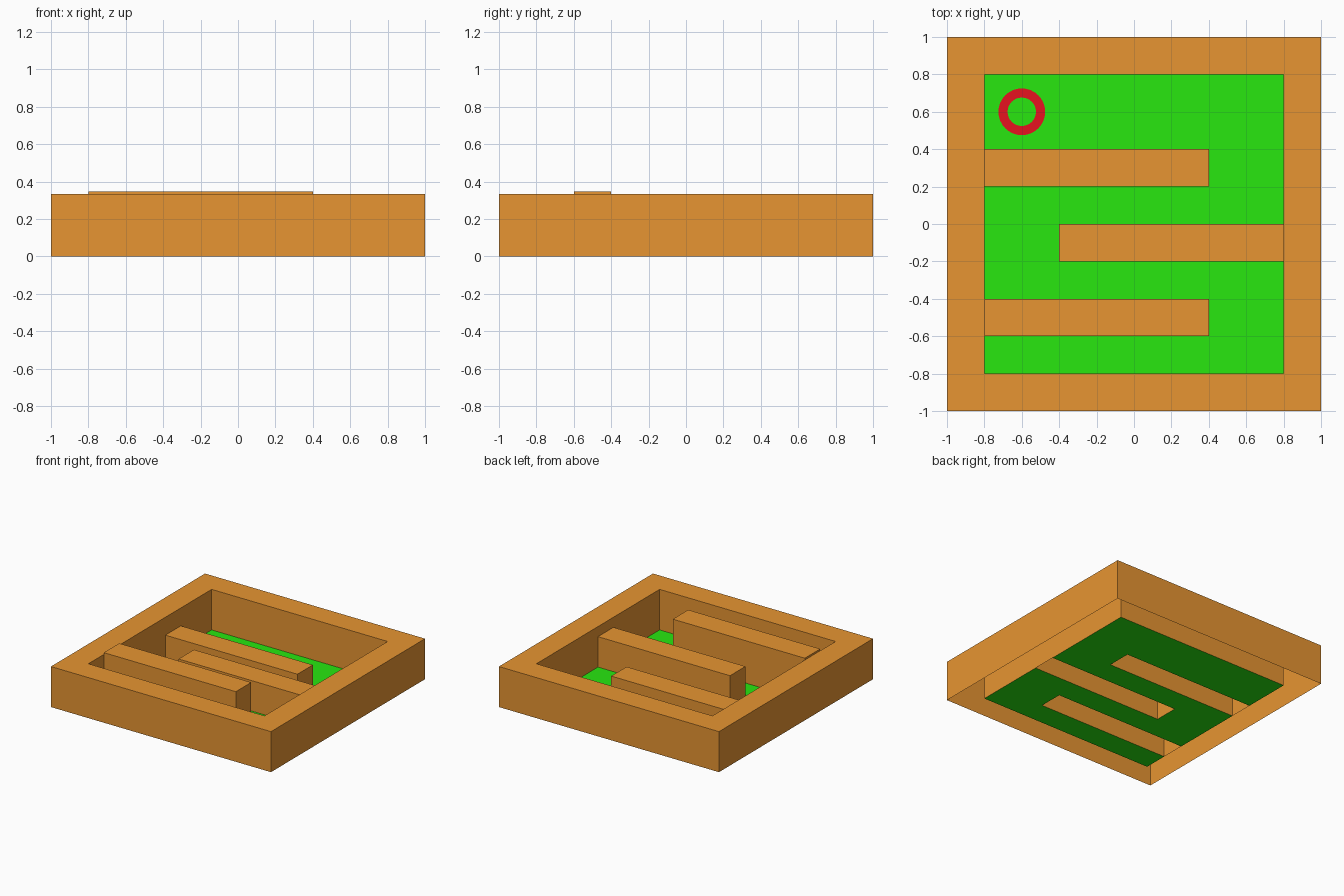
import bpy
import bmesh
from math import cos, sin, tau

if "Cube" in bpy.data.objects:
    bpy.data.objects.remove(bpy.data.objects["Cube"])


def material(name, rgb):
    mat = bpy.data.materials.new(name)
    mat.diffuse_color = (*rgb, 1)
    mat.use_nodes = True
    mat.node_tree.nodes["Principled BSDF"].inputs["Base Color"].default_value = mat.diffuse_color
    return mat


brown = material("wood_brown", (0.80, 0.30, 0.032))
green = material("floor_green", (0.021, 0.80, 0.005))
red = material("ring_red", (0.80, 0.006, 0.014))


def finish(name, bm, mat):
    mesh = bpy.data.meshes.new(name)
    bm.to_mesh(mesh)
    bm.free()
    mesh.materials.append(mat)
    obj = bpy.data.objects.new(name, mesh)
    bpy.context.collection.objects.link(obj)
    return obj


def bridge(bm, loops):
    """Join consecutive closed loops of points with quads."""
    rows = [[bm.verts.new(p) for p in loop] for loop in loops]
    n = len(rows[0])
    for a, b in zip(rows, rows[1:]):
        for i in range(n):
            j = (i + 1) % n
            bm.faces.new((a[i], a[j], b[j], b[i]))
    return rows


def rect(x0, x1, y0, y1, z):
    return [(x0, y0, z), (x1, y0, z), (x1, y1, z), (x0, y1, z)]


# Outer frame: hollow underneath, so only outer walls, rim and inner walls
H = 0.333
bm = bmesh.new()
bridge(bm, [rect(-r, r, -r, r, z) for r, z in ((1, 0), (1, H), (0.8, H), (0.8, 0))])
finish("frame", bm, brown)

# Maze bars: open-bottomed boxes of different heights
bars = {
    "front_bar": (-0.8, 0.4, -0.6, -0.4, 0.348),
    "middle_bar": (-0.4, 0.8, -0.2, 0.0, 0.25),
    "back_bar": (-0.8, 0.4, 0.2, 0.4, 0.186),
}
for name, (x0, x1, y0, y1, top) in bars.items():
    bm = bmesh.new()
    rows = bridge(bm, [rect(x0, x1, y0, y1, z) for z in (0, top)])
    bm.faces.new(rows[-1])
    finish(name, bm, brown)

# Floor: single sheet of square cells, left open under the bars
bm = bmesh.new()
bmesh.ops.create_grid(bm, x_segments=8, y_segments=8, size=0.8)


def under_bar(p):
    return any(x0 < p.x < x1 and y0 < p.y < y1 for x0, x1, y0, y1, _ in bars.values())


covered = [f for f in bm.faces if under_bar(f.calc_center_median())]
bmesh.ops.delete(bm, geom=covered, context='FACES')
finish("floor", bm, green)

# Flat start ring lying on the floor
bm = bmesh.new()
bridge(bm, [[(-0.6 + r * cos(tau * i / 32), 0.6 + r * sin(tau * i / 32), 0.003)
             for i in range(32)] for r in (0.125, 0.076)])
finish("goal_ring", bm, red)
